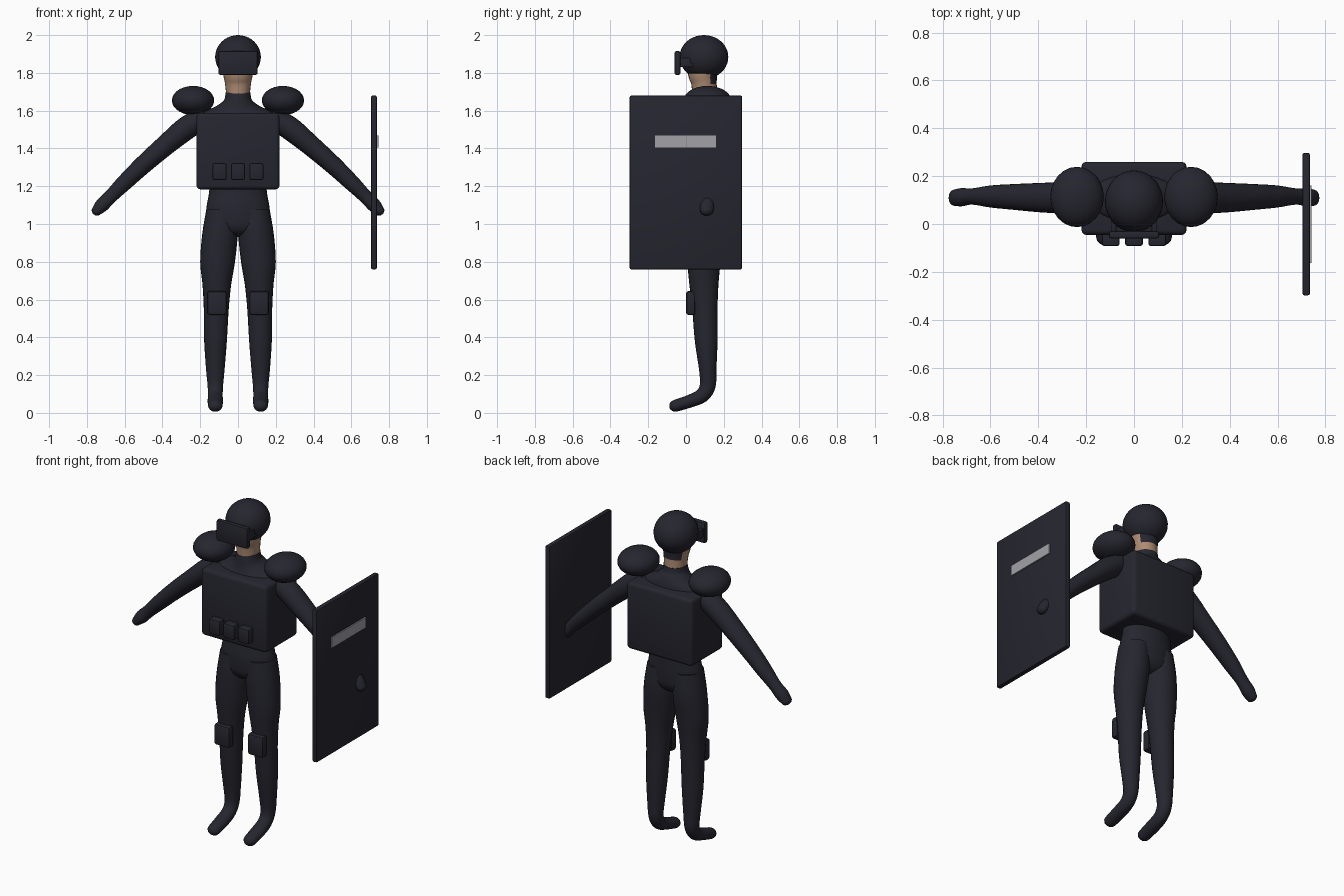
import bpy, bmesh, math
from mathutils import Vector

if "Cube" in bpy.data.objects:
    bpy.data.objects.remove(bpy.data.objects["Cube"])


def material(name, rgb):
    m = bpy.data.materials.new(name)
    m.diffuse_color = (*rgb, 1)
    m.use_nodes = True
    m.node_tree.nodes["Principled BSDF"].inputs["Base Color"].default_value = m.diffuse_color
    return m


NAVY = material("dark navy", (0.019, 0.019, 0.029))
SKIN = material("skin", (0.42, 0.26, 0.17))
GLASS = material("window grey", (0.36, 0.36, 0.39))


def finish(name, bm, mats, angle=40):
    bmesh.ops.recalc_face_normals(bm, faces=bm.faces)
    me = bpy.data.meshes.new(name)
    bm.to_mesh(me)
    bm.free()
    for m in mats:
        me.materials.append(m)
    ob = bpy.data.objects.new(name, me)
    bpy.context.collection.objects.link(ob)
    bpy.ops.object.select_all(action='DESELECT')
    ob.select_set(True)
    bpy.context.view_layer.objects.active = ob
    bpy.ops.object.shade_smooth_by_angle(angle=math.radians(angle))
    return ob


def box(name, lo, hi, bevel, mat=NAVY, segments=2):
    lo, hi = Vector(lo), Vector(hi)
    bm = bmesh.new()
    bmesh.ops.create_cube(bm, size=1)
    for v in bm.verts:
        v.co = (lo + hi) / 2 + v.co * (hi - lo)
    if bevel:
        bmesh.ops.bevel(bm, geom=bm.edges[:], offset=bevel, segments=segments,
                        profile=0.5, affect='EDGES')
    return finish(name, bm, [mat])


def ball(name, centre, radii, mat=NAVY, seg=32, rings=20):
    bm = bmesh.new()
    bmesh.ops.create_uvsphere(bm, u_segments=seg, v_segments=rings, radius=1)
    for v in bm.verts:
        v.co = Vector(c + r * k for c, r, k in zip(centre, radii, v.co))
    return finish(name, bm, [mat], 60)


def spline(pts, steps):
    """Smooth interpolation through stations (x, y, z, r_side, r_other)."""
    out = []
    for i in range(len(pts) - 1):
        p0, p1 = pts[max(i - 1, 0)], pts[i]
        p2, p3 = pts[i + 1], pts[min(i + 2, len(pts) - 1)]
        for k in range(steps):
            t = k / steps
            out.append([0.5 * (2 * b + (c - a) * t + (2 * a - 5 * b + 4 * c - d) * t * t
                        + (3 * b - a - 3 * c + d) * t ** 3)
                        for a, b, c, d in zip(p0, p1, p2, p3)])
    return out + [list(pts[-1])]


def limb(name, pts, side, mats=(NAVY,), steps=4, n=24, cap=0.0, rule=None):
    """Sweep an ellipse along the stations; cap is the length of the round tip."""
    st = spline(pts, steps)
    if cap:
        d = (Vector(st[-1][:3]) - Vector(st[-2][:3])).normalized()
        end = st[-1]
        for a in (25, 48, 68, 84):
            s, c = math.sin(math.radians(a)), math.cos(math.radians(a))
            st.append([*(Vector(end[:3]) + d * cap * s), end[3] * c, end[4] * c])
    side = Vector(side)
    bm = bmesh.new()
    rings = []
    for i, s in enumerate(st):
        tan = Vector(st[min(i + 1, len(st) - 1)][:3]) - Vector(st[max(i - 1, 0)][:3])
        other = tan.cross(side).normalized()
        rings.append([bm.verts.new(Vector(s[:3])
                      + side * s[3] * math.cos(2 * math.pi * j / n)
                      + other * s[4] * math.sin(2 * math.pi * j / n)) for j in range(n)])
    for a, b in zip(rings, rings[1:]):
        for j in range(n):
            bm.faces.new((a[j], a[(j + 1) % n], b[(j + 1) % n], b[j]))
    bm.faces.new(rings[0])
    bm.faces.new(rings[-1])
    if rule:
        for f in bm.faces:
            f.material_index = rule(f.calc_center_median())
    return finish(name, bm, mats, 60)


X, Y = (1, 0, 0), (0, 1, 0)

# Torso with collar, and pelvis
limb("torso", [(0, .10, 1.695, .066, .066), (0, .10, 1.655, .075, .075),
               (0, .105, 1.62, .12, .09), (0, .108, 1.585, .19, .10),
               (0, .108, 1.50, .19, .11), (0, .105, 1.30, .155, .10),
               (0, .105, 1.18, .152, .095), (0, .10, 1.08, .168, .10),
               (0, .10, 1.00, .165, .095)], X, cap=.07, n=32)

# Neck and lower head, with dark nape patch
limb("neck", [(0, .10, 1.66, .064, .066), (0, .098, 1.70, .064, .066),
              (0, .095, 1.75, .070, .068), (0, .09, 1.79, .078, .078),
              (0, .09, 1.85, .085, .085)], X, (SKIN, NAVY),
     rule=lambda c: int(c.z > 1.74 and c.y > .13))

# Helmet and raised visor plate
ball("helmet", (0, .095, 1.884), (.121, .129, .116))
box("visor", (-.104, -.06, 1.79), (.104, -.03, 1.915), .008)
for s in (-1, 1):
    box("visor_bracket", (s * .085 - .012, -.035, 1.83), (s * .085 + .012, .04, 1.88), .004)

# Armoured vest and front pouches
box("vest", (-.22, -.046, 1.183), (.22, .26, 1.588), .022, segments=3)
for x in (-.097, 0, .097):
    box("pouch", (x - .037, -.092, 1.232), (x + .037, -.03, 1.322), .01)

# Paired limbs and pads
for s, tag in ((-1, "right"), (1, "left")):
    ball(tag + "_shoulder_pad", (s * .238, .113, 1.654), (.112, .126, .077), seg=24, rings=14)
    limb(tag + "_arm", [(s * .17, .11, 1.57, .06, .055), (s * .27, .11, 1.51, .066, .062),
                        (s * .38, .11, 1.42, .062, .055), (s * .50, .113, 1.315, .054, .049),
                        (s * .60, .115, 1.22, .046, .043), (s * .675, .115, 1.145, .034, .036),
                        (s * .72, .112, 1.10, .038, .037), (s * .75, .11, 1.068, .034, .027)],
         Y, cap=.022)
    limb(tag + "_leg", [(s * .085, .10, 1.08, .082, .092), (s * .095, .10, .95, .094, .098),
                        (s * .108, .095, .80, .092, .088), (s * .112, .095, .68, .076, .077),
                        (s * .115, .10, .55, .066, .067), (s * .119, .107, .38, .060, .060),
                        (s * .120, .115, .23, .049, .046), (s * .120, .115, .145, .041, .042),
                        (s * .120, .085, .092, .039, .038), (s * .120, .02, .062, .041, .034),
                        (s * .120, -.055, .038, .038, .032)], X, cap=.034)
    box(tag + "_knee_pad", (s * .112 - .052, .0, .518), (s * .112 + .052, .05, .645), .014)

# Shield with viewing window on its outer face
box("shield", (.704, -.298, .76), (.735, .297, 1.68), .008)
box("shield_window", (.734, -.163, 1.405), (.7425, .16, 1.468), 0, GLASS)
